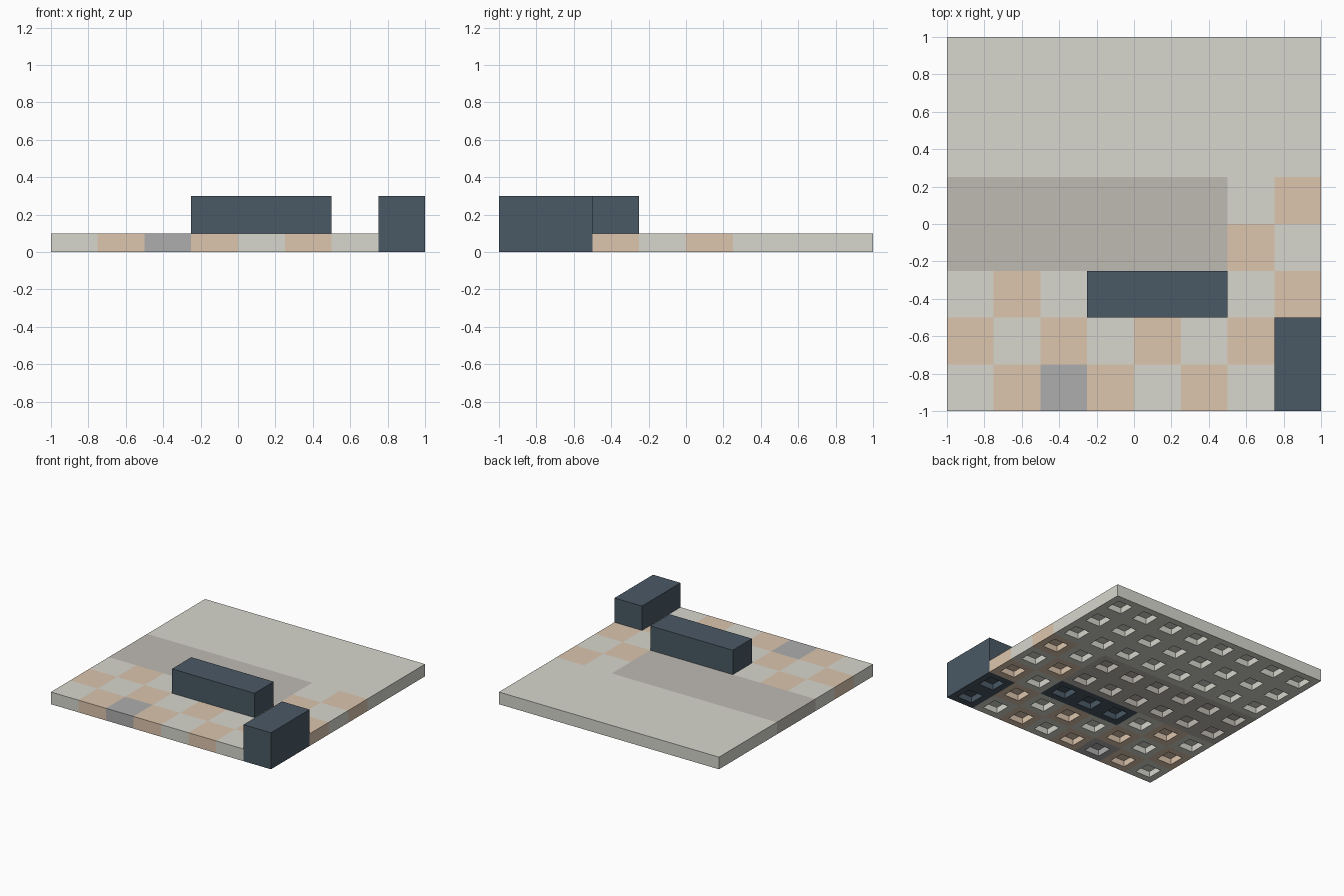
import bpy, bmesh

if "Cube" in bpy.data.objects:
    bpy.data.objects.remove(bpy.data.objects["Cube"])

CELL = 0.25      # grid pitch
PLATE = 0.1      # height of floor plates
BRICK = 0.3      # height of raised blocks
POCKET = 0.135   # width of the square socket under each cell
DEPTH = 0.05     # depth of the socket


def material(name, rgb):
    m = bpy.data.materials.new(name)
    m.diffuse_color = (*rgb, 1)
    m.use_nodes = True
    m.node_tree.nodes["Principled BSDF"].inputs["Base Color"].default_value = m.diffuse_color
    return m


LIGHT = material("light_stone", (0.68, 0.68, 0.62))
TAN = material("tan", (0.72, 0.56, 0.42))
GREY = material("mid_grey", (0.42, 0.42, 0.42))
PATH = material("warm_grey", (0.52, 0.49, 0.45))
DARK = material("dark_slate", (0.068, 0.10, 0.13))


def block(name, col, row, cols, rows, height, mat):
    """Closed block covering grid cells, with a square socket under each cell."""
    bm = bmesh.new()
    x0, y0 = -1 + col * CELL, -1 + row * CELL
    grid = [[bm.verts.new((x0 + i * CELL, y0 + j * CELL, 0)) for j in range(rows + 1)]
            for i in range(cols + 1)]
    cells = [bm.faces.new((grid[i][j], grid[i][j + 1], grid[i + 1][j + 1], grid[i + 1][j]))
             for i in range(cols) for j in range(rows)]
    rim = [e for e in bm.edges if e.is_boundary]

    # outer walls and top
    up = bmesh.ops.extrude_edge_only(bm, edges=rim)["geom"]
    bmesh.ops.translate(bm, vec=(0, 0, height),
                        verts=[g for g in up if isinstance(g, bmesh.types.BMVert)])
    bmesh.ops.contextual_create(bm, geom=[e for e in bm.edges if e.is_boundary])

    # sockets in the underside
    bmesh.ops.inset_individual(bm, faces=cells, thickness=(CELL - POCKET) / 2,
                               use_even_offset=True)
    roofs = bmesh.ops.extrude_discrete_faces(bm, faces=cells)["faces"]
    bmesh.ops.translate(bm, vec=(0, 0, DEPTH),
                        verts=list({v for f in roofs for v in f.verts}))

    bmesh.ops.recalc_face_normals(bm, faces=bm.faces[:])
    me = bpy.data.meshes.new(name)
    bm.to_mesh(me)
    bm.free()
    me.materials.append(mat)
    ob = bpy.data.objects.new(name, me)
    bpy.context.collection.objects.link(ob)


# large floor areas
block("back_floor", 0, 5, 8, 3, PLATE, LIGHT)
block("path_floor", 0, 3, 6, 2, PLATE, PATH)

# raised blocks
block("counter_block", 3, 2, 3, 1, BRICK, DARK)
block("corner_block", 7, 0, 1, 2, BRICK, DARK)

# chequered tiles: (row, columns)
for row, columns in ((0, range(7)), (1, range(7)), (2, (0, 1, 2, 6, 7)),
                     (3, (6, 7)), (4, (6, 7))):
    for col in columns:
        mat = TAN if (row + col) % 2 else LIGHT
        if (row, col) == (0, 2):
            mat = GREY
        block(f"floor_tile_{row}_{col}", col, row, 1, 1, PLATE, mat)
